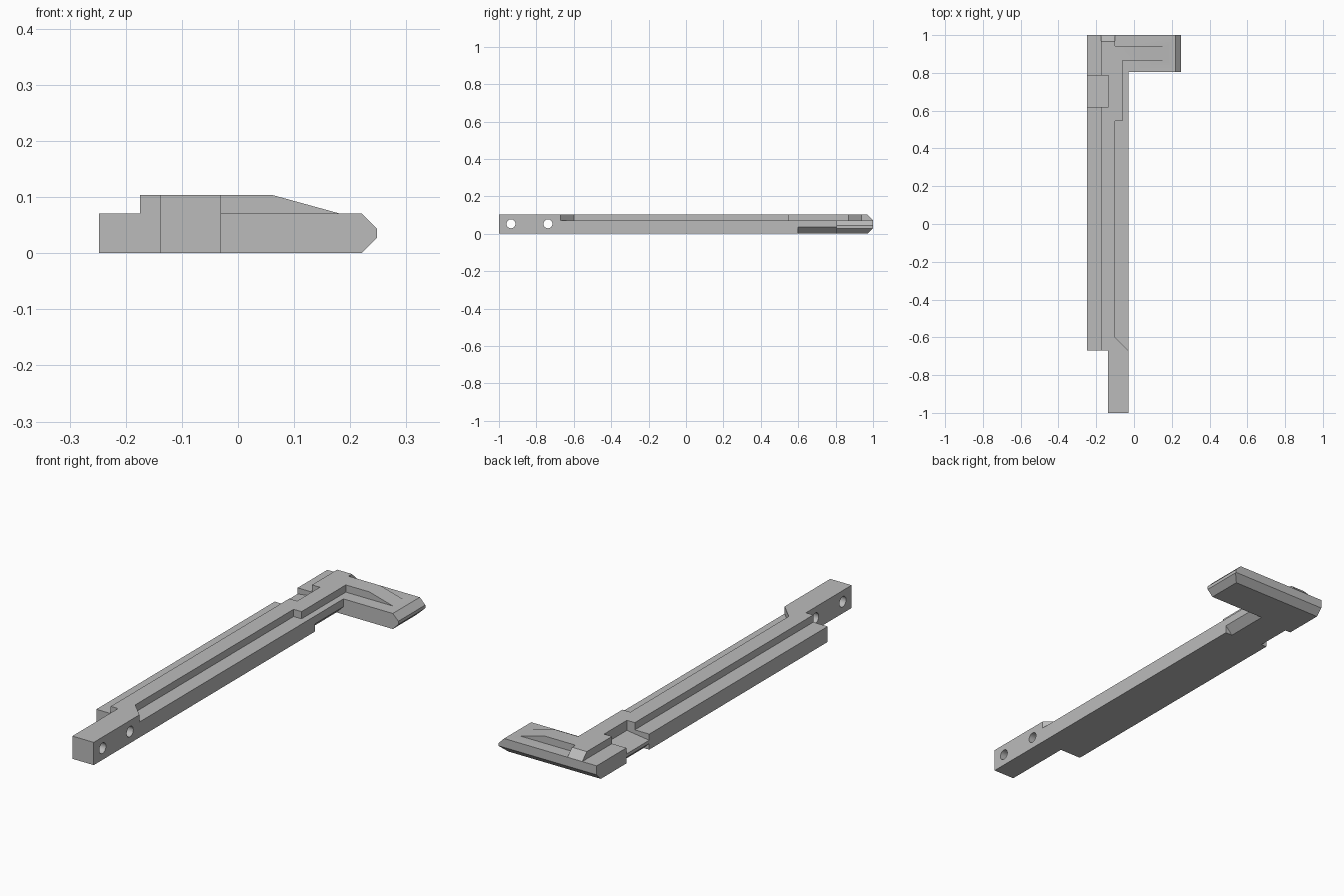
import bpy, bmesh, math
from mathutils import Vector

cube = bpy.data.objects.get("Cube")
if cube:
    bpy.data.objects.remove(cube)

metal = bpy.data.materials.new("plain_grey")
metal.use_nodes = True
grey = (0.5, 0.5, 0.5, 1)
metal.diffuse_color = grey
metal.node_tree.nodes["Principled BSDF"].inputs["Base Color"].default_value = grey


def prism(name, axis, points, lo, hi):
    """Extrude a 2D outline along the given axis from lo to hi."""
    place = {"x": lambda a, b, t: (t, a, b),
             "y": lambda a, b, t: (a, t, b),
             "z": lambda a, b, t: (a, b, t)}[axis]
    bm = bmesh.new()
    face = bm.faces.new([bm.verts.new(place(a, b, lo)) for a, b in points])
    out = bmesh.ops.extrude_face_region(bm, geom=[face])
    moved = [v for v in out["geom"] if isinstance(v, bmesh.types.BMVert)]
    bmesh.ops.translate(bm, verts=moved, vec=Vector(place(0, 0, hi - lo)))
    bmesh.ops.recalc_face_normals(bm, faces=bm.faces)
    mesh = bpy.data.meshes.new(name)
    bm.to_mesh(mesh)
    bm.free()
    mesh.materials.append(metal)
    obj = bpy.data.objects.new(name, mesh)
    bpy.context.collection.objects.link(obj)
    return obj


def combine(target, tool, operation):
    """Apply a boolean and discard the tool."""
    tool.hide_render = True
    mod = target.modifiers.new("shape", "BOOLEAN")
    mod.operation, mod.object, mod.solver = operation, tool, "EXACT"
    bpy.context.view_layer.objects.active = target
    bpy.ops.object.modifier_apply(modifier=mod.name)
    bpy.data.objects.remove(tool)


def cut(target, axis, points, lo, hi):
    combine(target, prism("cutter", axis, points, lo, hi), "DIFFERENCE")


LEFT, RIGHT, TIP = -0.248, -0.03, 0.248
BASE, TOP = 0.071, 0.104

# Low body: long bar with the side arm at the back
body = prism("handle_body", "z", [
    (-0.138, -1), (RIGHT, -1), (RIGHT, 0.805), (TIP, 0.805),
    (TIP, 1), (LEFT, 1), (LEFT, -0.67), (-0.138, -0.67)], 0, BASE)

# Arm tip bevels, above and below
cut(body, "y", [(0.22, BASE), (0.262, 0.029), (0.262, BASE + 0.03), (0.22, BASE + 0.03)], 0.7, 1.1)
cut(body, "y", [(0.22, 0), (0.262, 0.042), (0.262, -0.03), (0.22, -0.03)], 0.7, 1.1)

# Bevel under the back edge and under the bar beside the arm
cut(body, "x", [(0.95, -0.02), (1.03, 0.06), (1.03, -0.02)], -0.4, 0.4)
cut(body, "y", [(-0.085, -0.02), (-0.01, 0.055), (-0.01, -0.02)], 0.6, 0.805)

# Raised rib: thick front end, narrow middle, wider rear
rib = prism("raised_rib", "z", [
    (-0.138, -1), (RIGHT, -1), (RIGHT, -0.67), (-0.1, -0.6), (-0.1, 0.545),
    (-0.06, 0.545), (-0.06, 0.9), (-0.1, 0.9), (-0.1, 1),
    (-0.175, 1), (-0.175, -0.67), (-0.138, -0.67)], BASE, TOP)
cut(rib, "x", [(0.967, TOP), (1, BASE), (1.05, BASE), (1.05, TOP + 0.05), (0.967, TOP + 0.05)], -0.3, 0.1)
combine(body, rib, "UNION")

# Ramp along the arm
ramp = prism("arm_ramp", "y", [
    (-0.13, 0.05), (-0.13, TOP), (0.06, TOP), (0.18, BASE), (0.18, 0.05)], 0.865, 0.942)
combine(body, ramp, "UNION")

# Latch notch in the outer side, with a tapered tongue left inside it
cut(body, "y", [(-0.3, 0.2), (-0.135, 0.2), (-0.135, 0.058), (LEFT, 0.043), (-0.3, 0.037)], 0.62, 0.785)
cut(body, "y", [(-0.29, 0.07), (-0.2, -0.02), (-0.29, -0.02)], 0.62, 0.785)

# Cross holes in the front end
for y in (-0.936, -0.738):
    ring = [(y + 0.024 * math.cos(i * math.pi / 12), 0.053 + 0.024 * math.sin(i * math.pi / 12))
            for i in range(24)]
    cut(body, "x", ring, -0.16, 0)

bpy.ops.object.select_all(action="DESELECT")
body.select_set(True)
bpy.context.view_layer.objects.active = body
bpy.ops.object.shade_smooth_by_angle(angle=math.radians(25))
